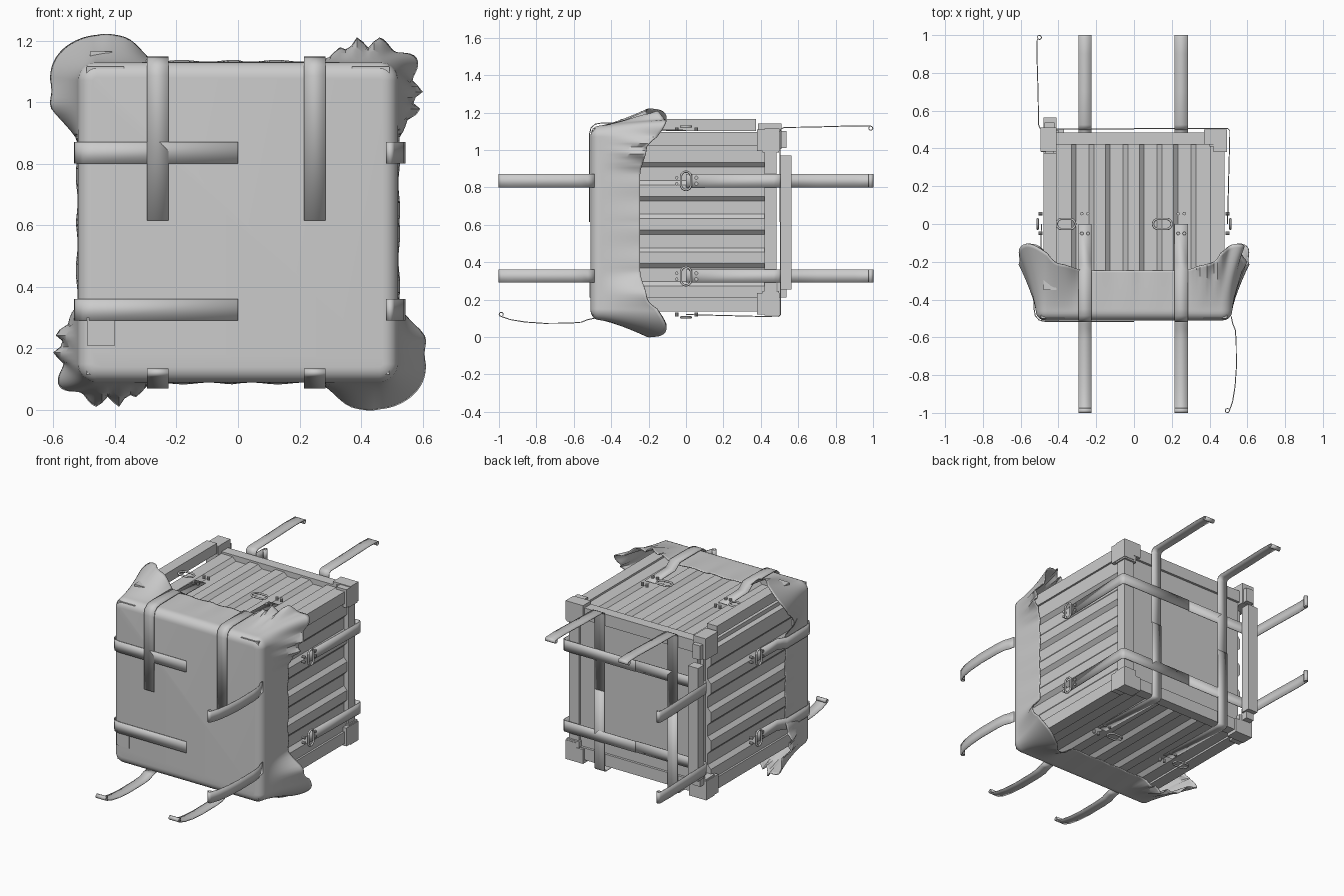
import bpy, bmesh, math
from math import sin, cos, pi, exp

if "Cube" in bpy.data.objects:
    bpy.data.objects.remove(bpy.data.objects["Cube"])

CZ = 0.615  # crate centre height


def make(name, verts, faces, smooth=False):
    me = bpy.data.meshes.new(name)
    me.from_pydata(verts, [], faces)
    bm = bmesh.new()
    bm.from_mesh(me)
    bmesh.ops.recalc_face_normals(bm, faces=bm.faces)
    bm.to_mesh(me)
    bm.free()
    ob = bpy.data.objects.new(name, me)
    bpy.context.collection.objects.link(ob)
    if smooth:
        bpy.ops.object.select_all(action='DESELECT')
        ob.select_set(True)
        bpy.context.view_layer.objects.active = ob
        bpy.ops.object.shade_smooth_by_angle(angle=math.radians(40))
    return ob


def box(name, x, y, h):
    v = [(a, b, CZ + c) for a in x for b in y for c in h]
    return make(name, v, [(0, 1, 3, 2), (4, 6, 7, 5), (0, 4, 5, 1), (2, 3, 7, 6), (0, 2, 6, 4), (1, 5, 7, 3)])


def span(s, lo, hi):
    return sorted((s * lo, s * hi))


def place(side, y, h, w):
    # h is the distance outward from the crate centre, w runs across the face
    return {'top': (w, y, CZ + h), 'bottom': (w, y, CZ - h),
            'right': (h, y, w), 'left': (-h, y, w)}[side]


# crate body and flat end panels
box('crate_core', (-0.43, 0.43), (-0.46, 0.44), (-0.43, 0.43))
box('back_panel', (-0.41, 0.41), (0.43, 0.47), (-0.41, 0.41))

# frame beams along the edges (two at the upper/back left are displaced)
for a in (-1, 1):
    for b in (-1, 1):
        if (a, b) != (-1, 1):
            box('side_beam', span(a, 0.405, 0.48), (-0.46, 0.42), span(b, 0.405, 0.48))
            box('upright_beam', span(a, 0.41, 0.48), span(b, 0.42, 0.485), (-0.42, 0.42))
        box('cross_beam', (-0.42, 0.42), span(a, 0.42, 0.485), span(b, 0.405, 0.48))
box('loose_top_beam', (-0.48, -0.41), (-0.35, 0.375), (0.485, 0.55))
box('loose_upright_beam', (-0.48, -0.41), (0.505, 0.565), (-0.36, 0.355))
for h in ((0.395, 0.485), (-0.405, -0.325)):
    box('beam_plug', (-0.475, -0.42), (0.49, 0.537), h)

# stepped corner blocks
for a in (-1, 1):
    for b in (-1, 1):
        for c in (-1, 1):
            if (a, b, c) == (-1, 1, 1):
                box('corner_block', (-0.495, -0.41), (0.385, 0.51), (0.39, 0.525))
                continue
            box('corner_block', span(a, 0.37, 0.492), span(b, 0.42, 0.5), span(c, 0.41, 0.5))
            box('corner_block_side', span(a, 0.42, 0.492), span(b, 0.38, 0.5), span(c, 0.38, 0.495))
            box('corner_block_end', span(a, 0.40, 0.488), span(b, 0.41, 0.497), span(c, 0.37, 0.49))


def ribbed_panel(side, w0, w1, first):
    # trapezoid wave across the face, ribs along y
    prof = [(w0, 0.42), (w0, 0.468)]
    w = first
    while w + 0.11 < w1:
        prof += [(w - 0.012, 0.468), (w + 0.012, 0.446), (w + 0.083, 0.446), (w + 0.107, 0.468)]
        w += 0.18
    prof += [(w1, 0.468), (w1, 0.42)]
    n = len(prof)
    v = [place(side, y, h, q) for y in (-0.46, 0.42) for q, h in prof]
    f = [(i, (i + 1) % n, n + (i + 1) % n, n + i) for i in range(n)]
    make(side + '_ribbed_panel', v, f + [tuple(range(n)), tuple(range(n, 2 * n))])


ribbed_panel('top', -0.41, 0.41, -0.32)
ribbed_panel('bottom', -0.41, 0.41, -0.32)
ribbed_panel('right', 0.2, 1.02, 0.285)
ribbed_panel('left', 0.2, 1.02, 0.285)

# tarpaulin over the front: rounded-square outline with normals and corner distance
R, HALF, SIDE_N, ARC_N = 0.06, 0.52, 50, 20
outline = []
for k in range(4):
    mid = pi / 4 + k * pi / 2
    cx, cz = [math.copysign(HALF - R, t) for t in (cos(mid), sin(mid))]
    for i in range(ARC_N + 1):
        t = -pi / 4 + i / ARC_N * pi / 2
        outline.append((cx + R * cos(mid + t), cz + R * sin(mid + t), cos(mid + t), sin(mid + t), R * t, k))
    L = 2 * (HALF - R)
    ang = mid + pi / 4
    ex, ez = cx + R * cos(ang), cz + R * sin(ang)
    for i in range(1, SIDE_N):
        q = L * i / SIDE_N
        near = q < L / 2
        d = q + R * pi / 4 if near else -(L - q + R * pi / 4)
        outline.append((ex - sin(ang) * q, ez + cos(ang) * q, cos(ang), sin(ang), d, k if near else (k + 1) % 4))

verts, faces = [], []
N, ROUND, ROWS = len(outline), 6, 18
for r in range(ROUND + ROWS + 1):
    for x, z, nx, nz, d, k in outline:
        if r < ROUND:  # rolled front edge
            a = r / ROUND * pi / 2
            off, y = -0.05 * (1 - sin(a)), -0.46 - 0.05 * cos(a)
        else:          # skirt, flaring into gathered ears at the corners
            s = (r - ROUND) / ROWS
            t = max(0, min(1, (0.25 - abs(d)) / 0.13))
            amp = t * t * (3 - 2 * t)
            crumpled = k in (0, 2)
            off = s ** 1.3 * amp * (0.06 if crumpled else 0.085) + 0.004 * s
            off += amp * s * s * (0.017 * sin(95 * d + 3 * s) if crumpled else 0.003 * sin(60 * d))
            off += 0.003 * s * (1 - amp) * sin(37 * d + k)
            y_end = -0.245 + 0.03 * amp + 0.11 * exp(-(d / 0.06) ** 2)
            y = -0.46 + s * (y_end + 0.46)
        verts.append((x + nx * off, y, 0.61 + z + nz * off))
for r in range(ROUND + ROWS):
    for i in range(N):
        j = (i + 1) % N
        faces.append((r * N + i, r * N + j, (r + 1) * N + j, (r + 1) * N + i))
faces.append(tuple(range(N)))
cover = make('front_tarpaulin', verts, faces, True)
m = cover.modifiers.new('thickness', 'SOLIDIFY')
m.thickness, m.offset = 0.006, -1

# patch on the front
box('front_patch', (-0.49, -0.40), (-0.515, -0.505), (0.21 - CZ, 0.30 - CZ))


def strap(name, side, w, path):
    n = len(path)
    v = [place(side, y, h, w + s) for s in (-0.035, 0.035) for y, h in path]
    ob = make(name, v, [(i, i + 1, n + i + 1, n + i) for i in range(n - 1)], True)
    mod = ob.modifiers.new('thickness', 'SOLIDIFY')
    mod.thickness, mod.offset = 0.005, 0


def hook(y, h, s):
    # small rolled end of a loose strap
    return [(y + s * 0.011 * sin(t * pi / 4), h - 0.011 + 0.011 * cos(t * pi / 4)) for t in range(8)]


front_wrap = [(0, 0.49), (-0.2, 0.495), (-0.25, 0.53), (-0.45, 0.529), (-0.485, 0.523), (-0.508, 0.503), (-0.516, 0.47), (-0.516, 0)]
back_wrap = [(0, 0.495), (0.47, 0.507), (0.495, 0.507), (0.506, 0.495), (0.506, 0)]
back_loose = [(0.502, 0), (0.502, 0.48), (0.507, 0.497), (0.525, 0.505), (0.7, 0.508), (0.9, 0.514)] + hook(0.988, 0.512, 1)
front_loose = [(-0.49, 0.515), (-0.525, 0.522), (-0.56, 0.536), (-0.62, 0.541), (-0.76, 0.542), (-0.86, 0.535), (-0.94, 0.522)] + hook(-0.988, 0.505, -1)

for side in ('top', 'bottom', 'right', 'left'):
    flat = side in ('top', 'bottom')
    for w in ((-0.26, 0.25) if flat else (0.325, 0.835)):
        # one half tied down, the other half hanging free
        if side in ('top', 'left'):
            strap(side + '_strap_tied', side, w, front_wrap)
            strap(side + '_strap_loose', side, w, back_loose)
        else:
            strap(side + '_strap_tied', side, w, back_wrap)
            strap(side + '_strap_loose', side, w, front_loose)

        # stadium-shaped buckle ring
        wc = w - 0.1 if flat else w
        cu = bpy.data.curves.new(side + '_buckle', 'CURVE')
        cu.dimensions, cu.bevel_depth, cu.bevel_resolution = '3D', 0.006, 2
        sp = cu.splines.new('POLY')
        sp.points.add(23)
        for i, p in enumerate(sp.points):
            t = (i + 0.5) / 24 * 2 * pi
            q = wc + 0.027 * sin(t) + math.copysign(0.022, sin(t))
            p.co = (*place(side, 0.027 * cos(t), 0.51, q), 1)
        sp.use_cyclic_u = True
        bpy.context.collection.objects.link(bpy.data.objects.new(side + '_buckle', cu))

        # rivets
        for ry in (-0.05, 0.055):
            for rw in (-0.016, 0.016):
                ring = [(0.009 * cos(i * pi / 5), 0.009 * sin(i * pi / 5)) for i in range(10)]
                v = [place(side, ry + a, h, w + rw + b) for h in (0.485, 0.505) for a, b in ring]
                f = [(i, (i + 1) % 10, 10 + (i + 1) % 10, 10 + i) for i in range(10)]
                make(side + '_rivet', v, f + [tuple(range(10)), tuple(range(10, 20))])
